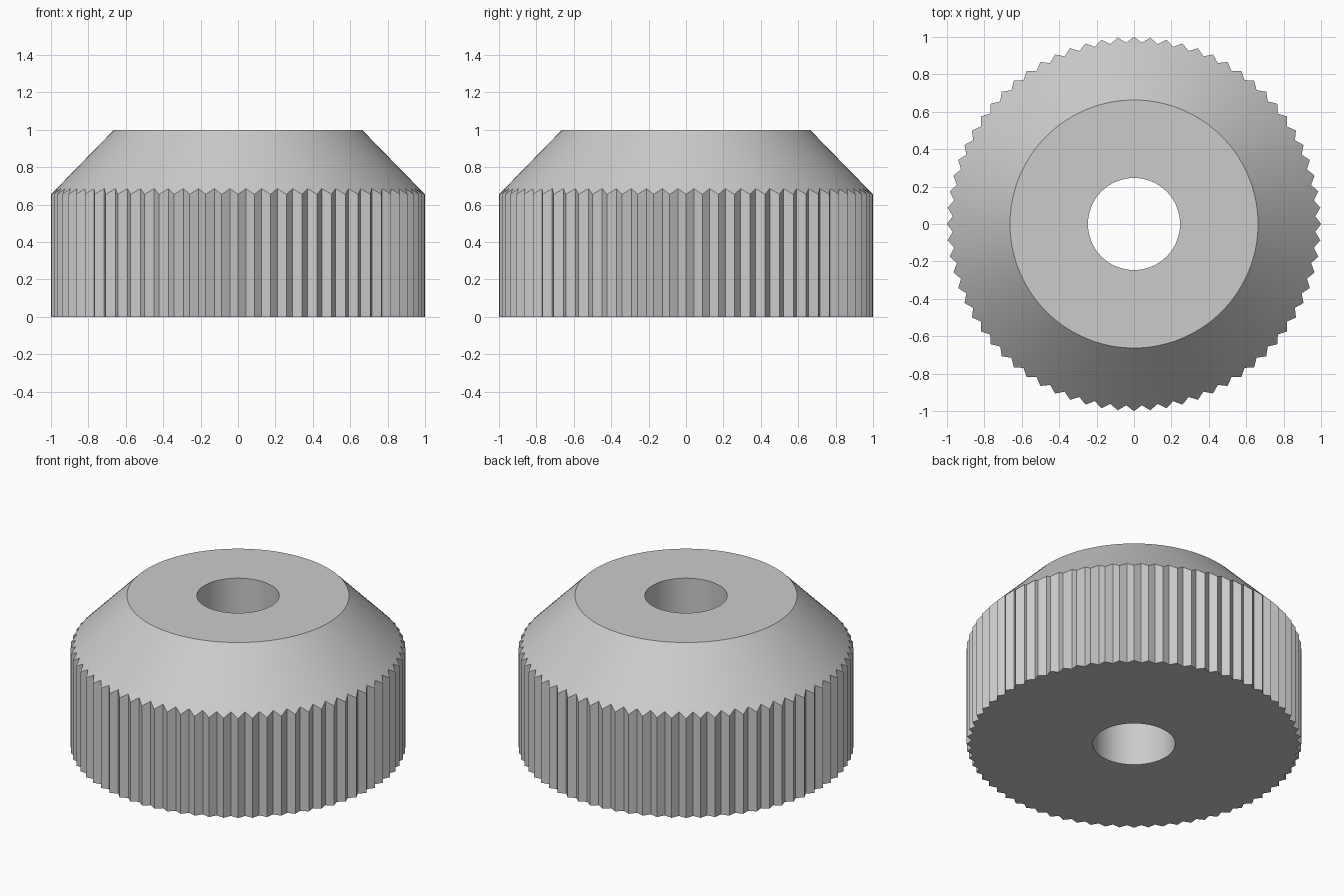
import bpy
import bmesh
from math import cos, sin, tau, radians

cube = bpy.data.objects.get("Cube")
if cube:
    bpy.data.objects.remove(cube, do_unlink=True)

TEETH = 72
SEGMENTS = TEETH * 2
PEAK, VALLEY = 1.0, 0.97
TOP_RADIUS, HOLE_RADIUS = 0.663, 0.246
HEIGHT, SHOULDER = 1.0, 0.655

# Plain grey material
grey = bpy.data.materials.new("plain grey")
grey.use_nodes = True
colour = (0.6, 0.6, 0.6, 1)
grey.diffuse_color = colour
grey.node_tree.nodes["Principled BSDF"].inputs["Base Color"].default_value = colour


def tooth_radius(i):
    return VALLEY if i % 2 else PEAK


def shoulder_height(i):
    # The chamfer cone rises where the serration cuts inwards
    slope = (HEIGHT - SHOULDER) / (PEAK - TOP_RADIUS)
    return SHOULDER + (PEAK - tooth_radius(i)) * slope


bm = bmesh.new()


def ring(radius, height):
    verts = []
    for i in range(SEGMENTS):
        a, r = tau * i / SEGMENTS, radius(i)
        verts.append(bm.verts.new((r * cos(a), r * sin(a), height(i))))
    return verts


# Closed section: serrated rim, chamfer, flat top, bore, underside
rings = [
    ring(tooth_radius, lambda i: 0),
    ring(tooth_radius, shoulder_height),
    ring(lambda i: TOP_RADIUS, lambda i: HEIGHT),
    ring(lambda i: HOLE_RADIUS, lambda i: HEIGHT),
    ring(lambda i: HOLE_RADIUS, lambda i: 0),
]
for lower, upper in zip(rings, rings[1:] + rings[:1]):
    for i in range(SEGMENTS):
        j = (i + 1) % SEGMENTS
        bm.faces.new((lower[i], lower[j], upper[j], upper[i]))
bmesh.ops.recalc_face_normals(bm, faces=bm.faces)

mesh = bpy.data.meshes.new("serrated_knob")
bm.to_mesh(mesh)
bm.free()
mesh.materials.append(grey)
knob = bpy.data.objects.new("serrated_knob", mesh)
bpy.context.collection.objects.link(knob)

# Smooth cone and bore, crisp teeth and rims
bpy.ops.object.select_all(action="DESELECT")
knob.select_set(True)
bpy.context.view_layer.objects.active = knob
bpy.ops.object.shade_smooth_by_angle(angle=radians(30))
